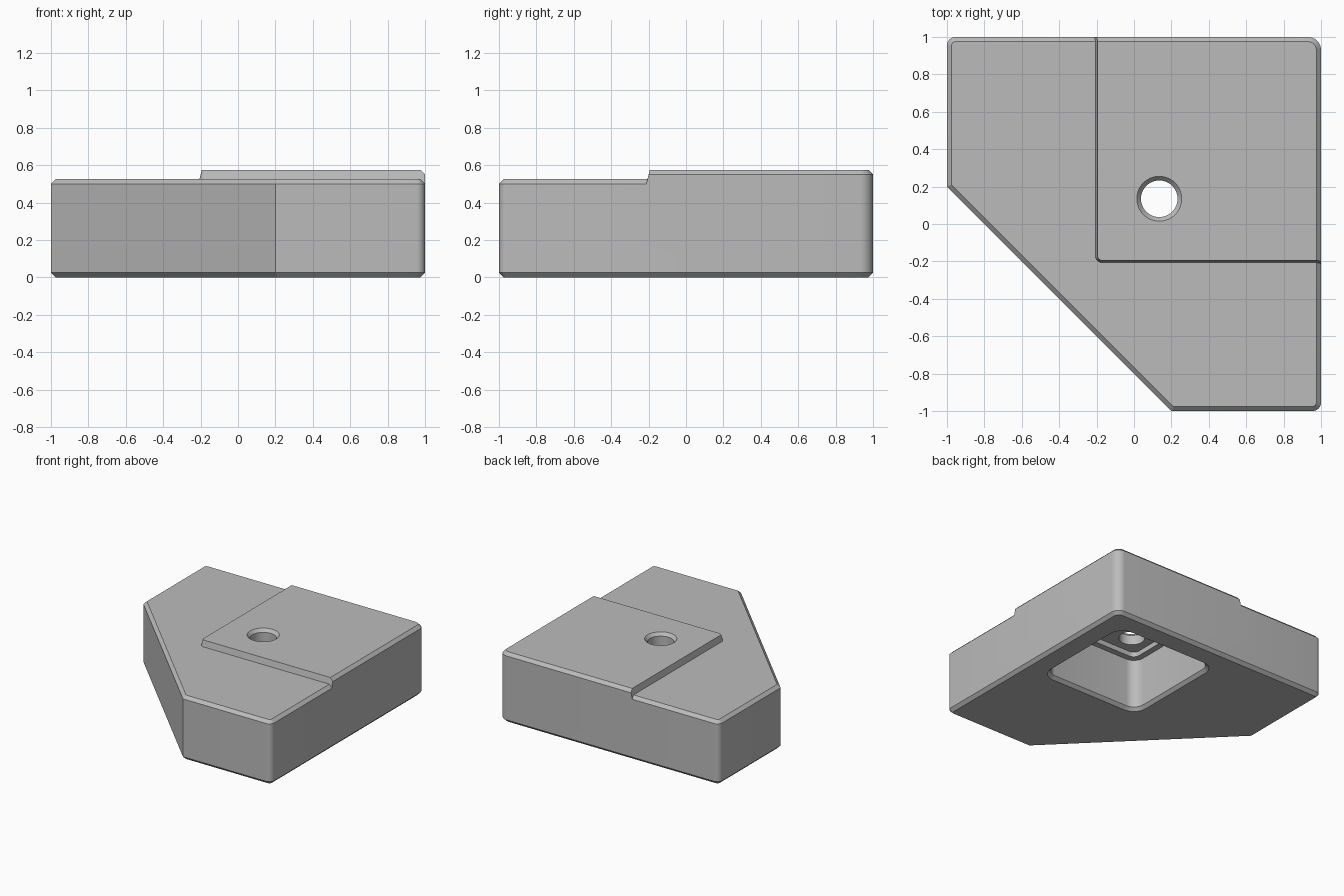
import bpy, bmesh, math
from mathutils import Vector

old = bpy.data.objects.get("Cube")
if old:
    bpy.data.objects.remove(old, do_unlink=True)

grey = bpy.data.materials.new("plain_grey")
grey.use_nodes = True
GREY = (0.5, 0.5, 0.5, 1)
grey.diffuse_color = GREY
grey.node_tree.nodes["Principled BSDF"].inputs["Base Color"].default_value = GREY


def ring(corners, radii, insets, steps=8):
    """Rounded convex outline, counter-clockwise, each edge moved inward."""
    n = len(corners)
    pts = [Vector(c) for c in corners]
    dirs = [(pts[(i + 1) % n] - pts[i]).normalized() for i in range(n)]
    norms = [Vector((-d.y, d.x)) for d in dirs]
    out = []
    for i in range(n):
        a, b = norms[i - 1], norms[i]
        r = radii[i]
        if r:
            r = max(r - max(insets[i - 1], insets[i]), 0.008)
        det = a.x * b.y - a.y * b.x

        def meet(extra):
            u = a.dot(pts[i]) + insets[i - 1] + extra
            v = b.dot(pts[i]) + insets[i] + extra
            return Vector(((u * b.y - v * a.y) / det, (a.x * v - b.x * u) / det))

        if not r:
            out.append(meet(0))
            continue
        centre = meet(r)
        turn = math.atan2(det, a.dot(b))
        start = math.atan2(-a.y, -a.x)
        for k in range(steps + 1):
            t = start + turn * k / steps
            out.append(centre + r * Vector((math.cos(t), math.sin(t))))
    return out


def solid(name, layers):
    """Loft a closed solid through (height, outline) layers."""
    bm = bmesh.new()
    loops = [[bm.verts.new((p.x, p.y, z)) for p in pts] for z, pts in layers]
    n = len(loops[0])
    for lo, hi in zip(loops, loops[1:]):
        for i in range(n):
            j = (i + 1) % n
            bm.faces.new((lo[i], lo[j], hi[j], hi[i]))
    bm.faces.new(loops[0][::-1])
    bm.faces.new(loops[-1])
    mesh = bpy.data.meshes.new(name)
    bm.to_mesh(mesh)
    bm.free()
    mesh.materials.append(grey)
    obj = bpy.data.objects.new(name, mesh)
    bpy.context.collection.objects.link(obj)
    return obj


def combine(target, tool, operation):
    bpy.context.view_layer.objects.active = target
    mod = target.modifiers.new(operation, "BOOLEAN")
    mod.operation = operation
    mod.solver = "EXACT"
    mod.object = tool
    bpy.ops.object.modifier_apply(modifier=mod.name)
    bpy.data.objects.remove(tool, do_unlink=True)


def square(low, high, r, inset=0):
    corners = [(low, low), (high, low), (high, high), (low, high)]
    return ring(corners, [r] * 4, [inset] * 4)


def circle(r, c=0.135, n=48):
    return [Vector((c + r * math.cos(math.tau * k / n), c + r * math.sin(math.tau * k / n)))
            for k in range(n)]


# Main block: square with one corner cut off, bevelled top and bottom
BEVEL = 0.025
block_corners = [(0.2, -1), (1, -1), (1, 1), (-1, 1), (-1, 0.2)]
block_radii = [0, 0.045, 0.07, 0.045, 0]
block = solid("corner_block", [
    (z, ring(block_corners, block_radii, [i] * 5))
    for z, i in ((0, BEVEL), (BEVEL, 0), (0.5, 0), (0.525, BEVEL))])

# Raised pad with sloping inner walls and bevelled outer edges
pad_corners = [(-0.212, -0.212), (1, -0.212), (1, 1), (-0.212, 1)]
pad = solid("raised_pad", [
    (z, ring(pad_corners, [0.04, 0, 0.07, 0], [s, o, o, s]))
    for z, s, o in ((0.2, 0, 0), (0.5, 0, 0), (0.55, 0.012, 0), (0.575, 0.018, BEVEL))])
combine(block, pad, "UNION")

# Underside pocket with bevelled rim and a shallow deeper recess
pocket = solid("pocket_cutter", [
    (z, square(-0.08, 0.8, 0.09, i))
    for z, i in ((-0.025, -0.05), (0.025, 0), (0.43, 0))])
combine(block, pocket, "DIFFERENCE")
recess = solid("recess_cutter", [(z, square(-0.03, 0.75, 0.05)) for z in (0.3, 0.47)])
combine(block, recess, "DIFFERENCE")

# Countersunk through hole
hole = solid("hole_cutter", [
    (z, circle(r)) for z, r in ((0.3, 0.098), (0.55, 0.098), (0.6, 0.142))])
combine(block, hole, "DIFFERENCE")

# Smooth rounded corners, keep edges sharp
bpy.ops.object.select_all(action="DESELECT")
block.select_set(True)
bpy.context.view_layer.objects.active = block
bpy.ops.object.shade_smooth_by_angle(angle=math.radians(30))
